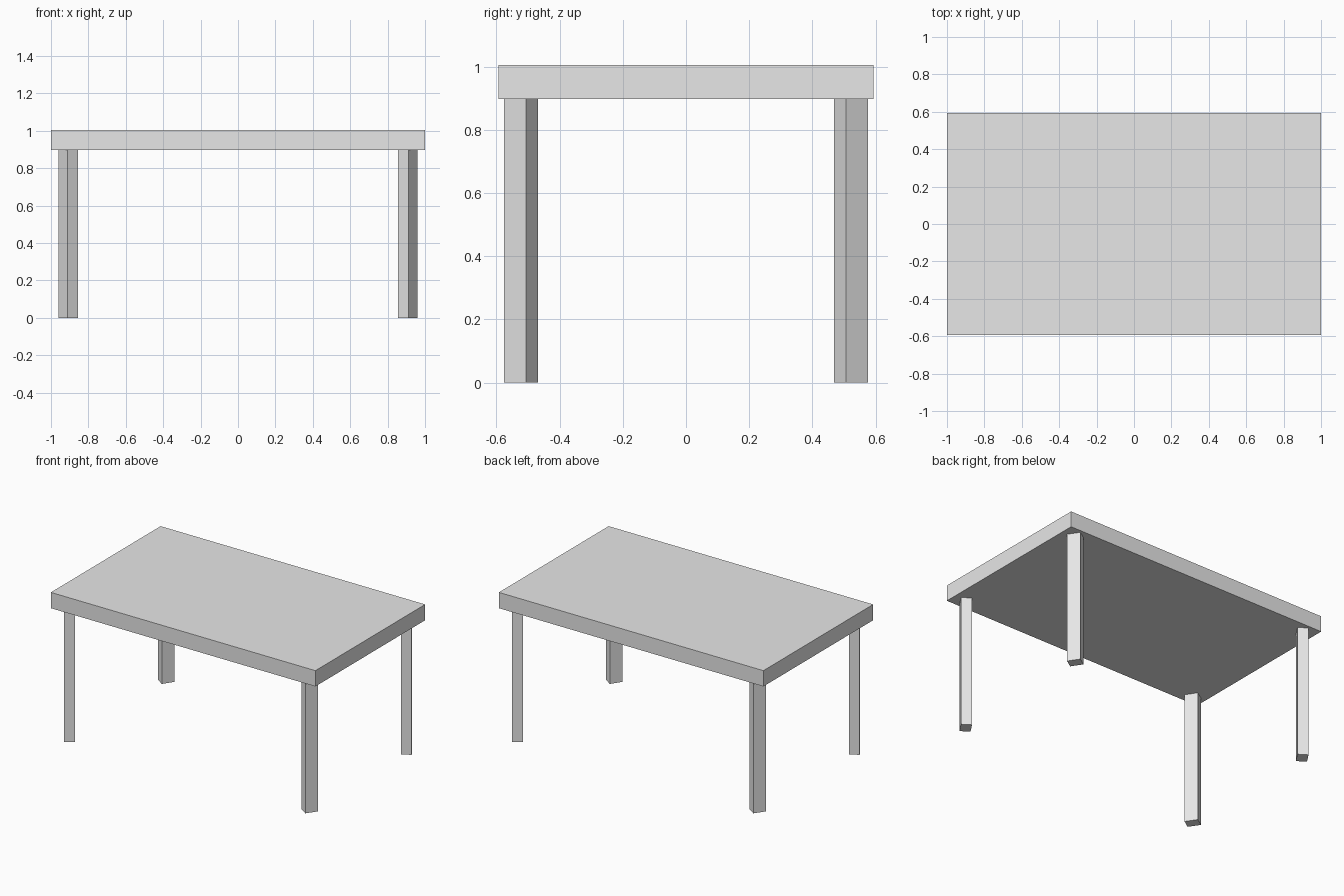
import bpy
from math import radians

if "Cube" in bpy.data.objects:
    bpy.data.objects.remove(bpy.data.objects["Cube"], do_unlink=True)

# Single plain grey
grey = bpy.data.materials.new("plain grey")
grey.use_nodes = True
colour = (0.8, 0.8, 0.8, 1)
grey.diffuse_color = colour
grey.node_tree.nodes["Principled BSDF"].inputs["Base Color"].default_value = colour


def box(name, size, centre, turn=0):
    bpy.ops.mesh.primitive_cube_add(size=1, location=centre, rotation=(0, 0, turn))
    part = bpy.context.object
    part.name = name
    part.scale = size
    bpy.ops.object.transform_apply(location=False, rotation=False, scale=True)
    part.data.materials.append(grey)
    return part


TOP, UNDERSIDE = 1.005, 0.897

# Thick rectangular slab
box("table_top", (2, 1.185, TOP - UNDERSIDE), (0, 0, (TOP + UNDERSIDE) / 2))

# Four rectangular legs, turned at an angle and mirrored across both axes
for side, x in (("left", 1), ("right", -1)):
    for end, y in (("front", -1), ("back", 1)):
        box(f"{end}_{side}_leg", (0.085, 0.068, UNDERSIDE),
            (0.908 * x, 0.522 * y, UNDERSIDE / 2), radians(-56.5) * x * y)
